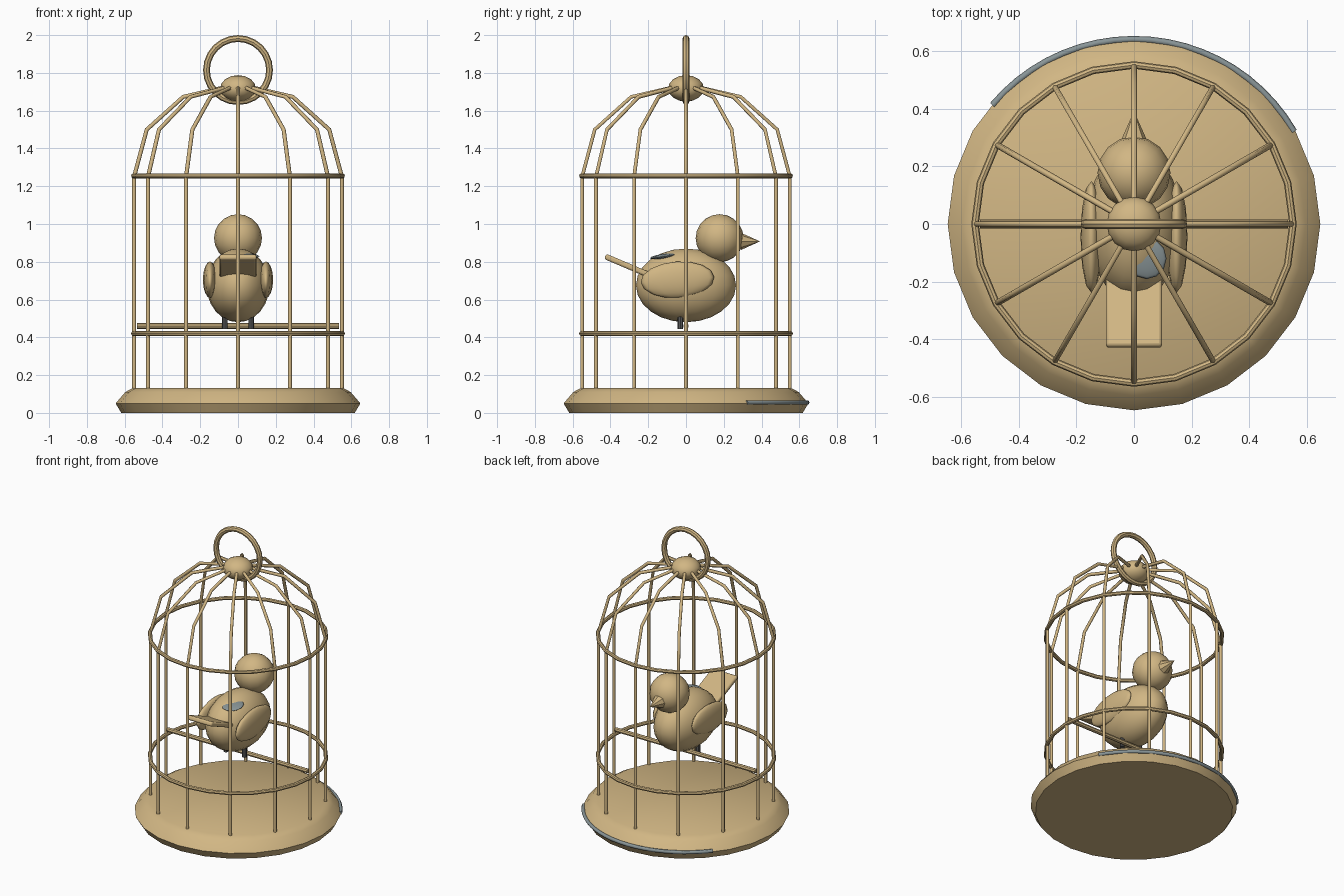
import bpy, bmesh
from math import sin, cos, pi, radians

if "Cube" in bpy.data.objects:
    bpy.data.objects.remove(bpy.data.objects["Cube"])


def material(name, color):
    m = bpy.data.materials.new(name)
    m.diffuse_color = (*color, 1)
    m.use_nodes = True
    m.node_tree.nodes["Principled BSDF"].inputs["Base Color"].default_value = m.diffuse_color
    return m


TAN = material("tan", (0.64, 0.47, 0.23))
SLATE = material("slate", (0.25, 0.30, 0.31))
DARK = material("dark_grey", (0.10, 0.10, 0.10))


def finish(name, mat=TAN, smooth=True):
    ob = bpy.context.object
    ob.name = name
    ob.data.materials.append(mat)
    if smooth:
        bpy.ops.object.shade_smooth_by_angle(angle=radians(35))
    return ob


def ball(name, loc, scale, seg=16, rings=10, rot=(0, 0, 0), mat=TAN):
    bpy.ops.mesh.primitive_uv_sphere_add(segments=seg, ring_count=rings, radius=1,
                                         location=loc, rotation=rot)
    bpy.context.object.scale = scale
    return finish(name, mat)


def rod(name, loc, r, length, rot=(0, 0, 0), mat=TAN, sides=8):
    bpy.ops.mesh.primitive_cylinder_add(vertices=sides, radius=r, depth=length,
                                        location=loc, rotation=rot)
    return finish(name, mat)


def ring(name, z, major, minor, seg, rot=(0, 0, 0)):
    bpy.ops.mesh.primitive_torus_add(major_radius=major, minor_radius=minor,
                                     major_segments=seg, minor_segments=8,
                                     location=(0, 0, z), rotation=rot)
    return finish(name)


def wire(name, paths, r, mat=TAN):
    cu = bpy.data.curves.new(name, "CURVE")
    cu.dimensions = "3D"
    cu.bevel_depth = r
    cu.bevel_resolution = 1
    cu.use_fill_caps = True
    for pts in paths:
        sp = cu.splines.new("POLY")
        sp.points.add(len(pts) - 1)
        for p, co in zip(sp.points, pts):
            p.co = (*co, 1)
    cu.materials.append(mat)
    ob = bpy.data.objects.new(name, cu)
    bpy.context.collection.objects.link(ob)
    return ob


# base tray: lathed profile
N = 24
bm = bmesh.new()
loops = []
for r, z in [(0.618, 0), (0.648, 0.05), (0.597, 0.11), (0.557, 0.132)]:
    loops.append([bm.verts.new((r * cos(2 * pi * i / N), r * sin(2 * pi * i / N), z))
                  for i in range(N)])
for a, b in zip(loops, loops[1:]):
    for i in range(N):
        j = (i + 1) % N
        bm.faces.new((a[i], a[j], b[j], b[i]))
bm.faces.new(loops[0][::-1])
bm.faces.new(loops[-1])
me = bpy.data.meshes.new("base_tray")
bm.to_mesh(me)
bm.free()
base = bpy.data.objects.new("base_tray", me)
bpy.context.collection.objects.link(base)
bpy.context.view_layer.objects.active = base
base.select_set(True)
finish("base_tray")

# cage bars bending into the dome
profile = [(0.55, 0.12), (0.55, 1.25), (0.483, 1.5), (0.29, 1.673), (0.05, 1.728)]
wire("cage_bars", [[(r * cos(k * pi / 6), r * sin(k * pi / 6), z) for r, z in profile]
                   for k in range(12)], 0.011)

# hoops, finial and hanging ring
ring("lower_hoop", 0.42, 0.553, 0.013, 24)
ring("upper_hoop", 1.255, 0.553, 0.013, 24)
ball("finial", (0, 0, 1.718), (0.095, 0.095, 0.07), 16, 8)
ring("hanging_ring", 1.815, 0.167, 0.018, 24, (pi / 2, 0, 0))

# perch
rod("perch", (0, 0, 0.46), 0.015, 1.07, (0, pi / 2, 0))

# bird
ball("bird_body", (0, 0, 0.675), (0.167, 0.265, 0.195), 20, 12)
ball("bird_head", (0, 0.178, 0.925), (0.127, 0.127, 0.127), 16, 10)
bpy.ops.mesh.primitive_cone_add(vertices=8, radius1=0.045, radius2=0, depth=0.1,
                                location=(0, 0.342, 0.908), rotation=(-pi / 2, 0, 0))
finish("beak")
for side, s in (("left", -1), ("right", 1)):
    ball(side + "_wing", (s * 0.148, -0.045, 0.705), (0.038, 0.195, 0.096), 12, 8,
         (radians(4), 0, 0))
    rod(side + "_leg", (s * 0.07, -0.03, 0.485), 0.015, 0.08, mat=DARK)

# tail plank
bpy.ops.mesh.primitive_cube_add(size=1, location=(0, -0.29, 0.77),
                                rotation=(radians(-23), 0, 0))
bpy.context.object.scale = (0.195, 0.3, 0.03)
bpy.ops.object.transform_apply(location=False, rotation=False, scale=True)
tail = finish("tail")
bev = tail.modifiers.new("soft_edges", "BEVEL")
bev.width = 0.01
bev.segments = 2

# grey patch on the back and grey trim on the rear rim
ball("back_patch", (0.045, -0.12, 0.829), (0.068, 0.072, 0.013), 12, 6,
     (radians(8), 0, 0), SLATE)
arc = [radians(30 + 110 * i / 20) for i in range(21)]
wire("rim_trim", [[(0.642 * cos(a), 0.642 * sin(a), 0.055) for a in arc]], 0.012, SLATE)
